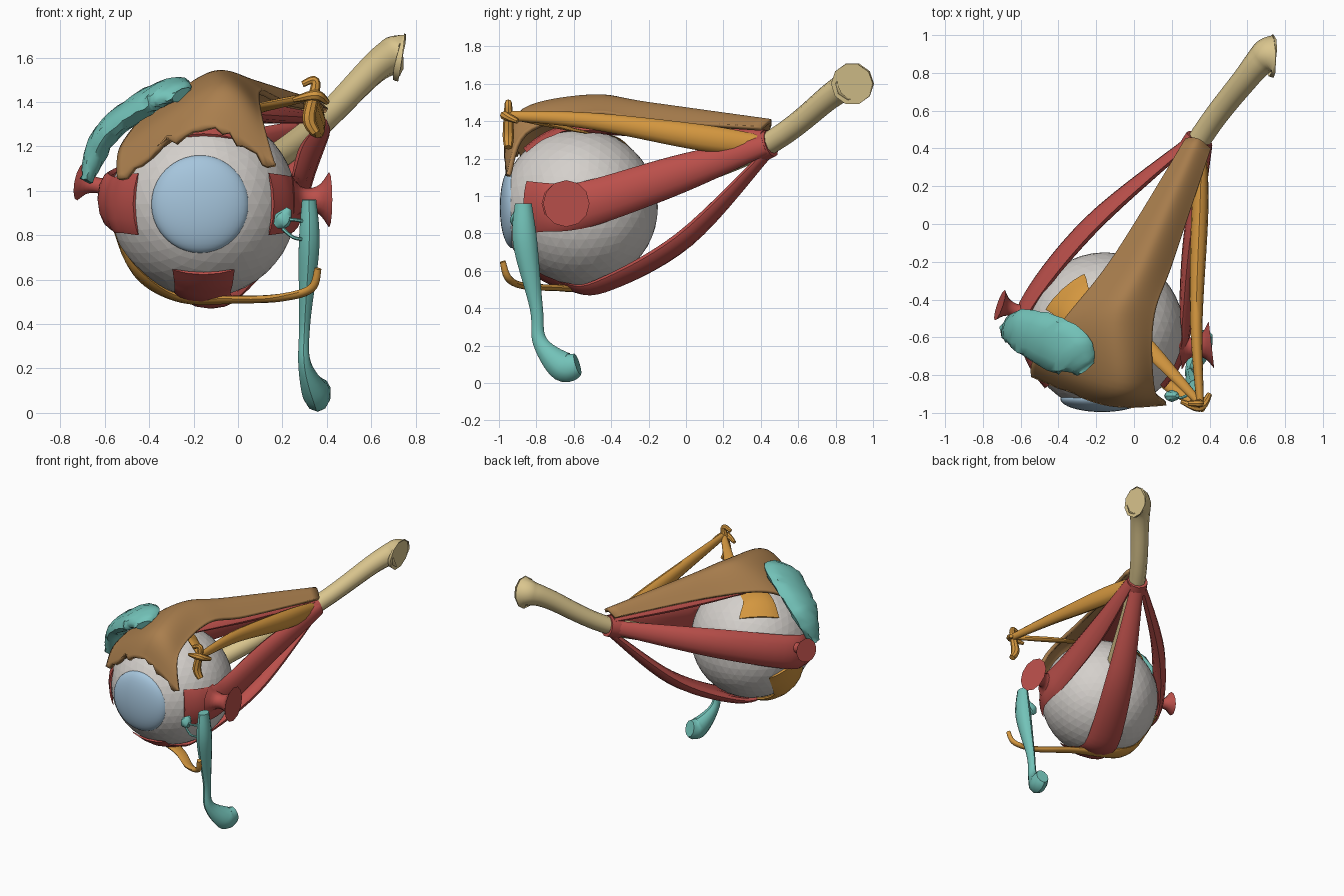
import bpy, bmesh, math, random
from mathutils import Vector

random.seed(4)
default_cube = bpy.data.objects.get("Cube")
if default_cube:
    bpy.data.objects.remove(default_cube, do_unlink=True)

# Landmarks shared by several parts
EYE = Vector((-.155, -.57, .94))
RADIUS = .42
APEX = Vector((.33, .42, 1.27))
PULLEY = Vector((.35, -.95, 1.43))
AXIS = (APEX - EYE).normalized()
SIDEWAYS, FORWARD, UP = Vector((1, 0, 0)), Vector((0, -1, 0)), Vector((0, 0, 1))


def material(name, red, green, blue):
    result = bpy.data.materials.new(name)
    result.use_nodes = True
    colour = (red, green, blue, 1)
    result.diffuse_color = colour
    result.node_tree.nodes["Principled BSDF"].inputs["Base Color"].default_value = colour
    return result


sclera_white = material("sclera white", .66, .63, .6)
cornea_blue = material("cornea blue", .38, .56, .72)
muscle_red = material("muscle red", .5, .08, .07)
lid_brown = material("lid muscle brown", .4, .21, .075)
oblique_orange = material("oblique orange", .66, .31, .05)
gland_teal = material("gland teal", .17, .54, .48)
nerve_cream = material("nerve cream", .7, .56, .27)


def finish(name, bm, colour, smooth=True):
    bmesh.ops.recalc_face_normals(bm, faces=bm.faces)
    mesh = bpy.data.meshes.new(name)
    bm.to_mesh(mesh)
    bm.free()
    mesh.materials.append(colour)
    part = bpy.data.objects.new(name, mesh)
    bpy.context.collection.objects.link(part)
    if smooth:
        bpy.ops.object.select_all(action='DESELECT')
        part.select_set(True)
        bpy.context.view_layer.objects.active = part
        bpy.ops.object.shade_smooth_by_angle(angle=math.radians(40))
    return part


def spline(points, count):
    """Evenly spaced samples of a smooth curve through the points."""
    samples = []
    last = len(points) - 1
    for step in range(count):
        place = last * step / (count - 1)
        index = min(int(place), last - 1)
        t = place - index
        before, start = points[max(index - 1, 0)], points[index]
        end, after = points[index + 1], points[min(index + 2, last)]
        samples.append(Vector([
            b + t * ((c - a) / 2 + t * (a - 2.5 * b + 2 * c - d / 2 + t * (1.5 * (b - c) + (d - a) / 2)))
            for a, b, c, d in zip(before, start, end, after)]))
    return samples


def profile(values, count):
    return [sample.x for sample in spline([(value, 0) for value in values], count)]


def on_eye(direction, lift=.01):
    return EYE + Vector(direction).normalized() * (RADIUS + lift)


def strap(name, points, widths, colour, normal=None, flat=(1, 1), wrap=False, sides=12, bump=0):
    """Sweep an ellipse along a path; wrapped straps hug the eyeball."""
    count = 6 * len(points)
    path = spline(points, count)
    bm = bmesh.new()
    rings = []
    for i, (centre, width, ratio) in enumerate(zip(path, profile(widths, count), profile(flat, count))):
        tangent = path[min(i + 1, count - 1)] - path[max(i - 1, 0)]
        side = tangent.cross(normal or centre - EYE).normalized()
        out = side.cross(tangent).normalized()
        ring = []
        for k in range(sides):
            angle = math.tau * k / sides
            across = width * math.cos(angle)
            corner = centre + side * across + out * width * ratio * math.sin(angle)
            if wrap:
                corner -= out * across * across / (2 * RADIUS)
                if (corner - EYE).length < RADIUS + .004:
                    corner = on_eye(corner - EYE, .004)
            corner += Vector([random.uniform(-bump, bump) for axis in range(3)])
            ring.append(bm.verts.new(corner))
        rings.append(ring)
    for near, far in zip(rings, rings[1:]):
        for k in range(sides):
            bm.faces.new((near[k - 1], near[k], far[k], far[k - 1]))
    bm.faces.new(rings[0])
    bm.faces.new(rings[-1])
    return finish(name, bm, colour)


# Eyeball and cornea
bm = bmesh.new()
bmesh.ops.create_icosphere(bm, subdivisions=4, radius=RADIUS)
bmesh.ops.translate(bm, verts=bm.verts, vec=EYE)
finish("eyeball", bm, sclera_white, smooth=False)
bm = bmesh.new()
bmesh.ops.create_uvsphere(bm, u_segments=40, v_segments=20, radius=.22)
bmesh.ops.scale(bm, verts=bm.verts, vec=(1, .32, 1))
bmesh.ops.translate(bm, verts=bm.verts, vec=EYE + FORWARD * .355 - SIDEWAYS * .015)
finish("cornea", bm, cornea_blue)

# Optic nerve and the ring that the muscles start from
strap("optic_nerve", [(0, -.2, 1.03), APEX, (.6, .78, 1.54), (.69, .88, 1.6), (.735, .89, 1.6)],
      (.065, .062, .08, .115), nerve_cream, UP, sides=10)
strap("tendon_ring", [APEX - AXIS * .05, APEX + AXIS * .04], (.085, .075), muscle_red, UP)


# Four straight muscles: from the apex, past a sagging middle, around the eyeball
def straight_muscle(name, direction, sag):
    start = APEX + direction * .06
    touch = on_eye(direction * 3 + AXIS, .025)
    middle = (start + touch) / 2 + direction * sag
    front = [on_eye(direction + FORWARD * reach) for reach in (.15, .5, .95)]
    strap(name, [start, middle, touch, *front], (.05, .1, .12, .125, .13, .14),
          muscle_red, direction, flat=(.5, .45, .3, .15, .08, .05), wrap=True)


straight_muscle("outer_straight_muscle", -SIDEWAYS, .08)
straight_muscle("inner_straight_muscle", SIDEWAYS, -.02)
straight_muscle("upper_straight_muscle", UP, 0)
straight_muscle("lower_straight_muscle", -UP, .1)


# Cut muscle stubs with flared ends
def stub(name, start, end, size):
    strap(name, [start, end], [size * share for share in (.9, .45, .5, 1)], muscle_red, UP)


stub("outer_stub", (-.56, -.48, 1.01), (-.71, -.43, 1.04), .085)
stub("inner_stub", (.24, -.66, .96), (.41, -.64, .96), .125)

# Lid lifting muscle: a sheet between three long edges, ragged at the front
ROWS, COLUMNS = 30, 24
left = spline([(.28, .45, 1.36), (-.1, -.17, 1.38), (-.36, -.5, 1.36), (-.52, -.7, 1.2), (-.54, -.8, 1.05)], ROWS)
crest = spline([(.34, .45, 1.4), (.05, -.2, 1.49), (-.1, -.5, 1.53), (-.1, -.85, 1.46), (-.15, -.95, 1.28)], ROWS)
right = spline([(.4, .4, 1.36), (.2, -.2, 1.4), (.1, -.5, 1.44), (.1, -.85, 1.34), (.17, -.95, 1.1)], ROWS)
bm = bmesh.new()
grid = [[bm.verts.new(point) for point in spline(row, COLUMNS)] for row in zip(left, crest, right)]
for vertex in grid[-1]:
    vertex.co.z += random.uniform(-.03, .03)
for back, front in zip(grid, grid[1:]):
    for k in range(COLUMNS - 1):
        bm.faces.new((back[k], front[k], front[k + 1], back[k + 1]))
sheet = finish("lid_lifting_muscle", bm, lid_brown)
thickness = sheet.modifiers.new("thickness", 'SOLIDIFY')
thickness.thickness = .025
thickness.offset = 0

# Upper oblique muscle, its pulley and the tendon back to the eyeball
strap("upper_oblique_muscle", [APEX + SIDEWAYS * .03, (.35, .1, 1.31), (.33, -.5, 1.4), PULLEY],
      (.05, .07, .045, .025), oblique_orange, SIDEWAYS, flat=(.5, .7, .8))
strap("upper_oblique_tendon",
      [PULLEY, (.12, -.7, 1.38), on_eye((1, 0, 3)), on_eye((-1, 1, 3)), on_eye((-3, 3, 4))],
      (.02, .04, .05, .1, .14), oblique_orange, flat=(.8, .3, .1, .06), wrap=True)
strap("pulley_hook", [PULLEY - UP * .17, PULLEY - UP * .1 - SIDEWAYS * .03, PULLEY + UP * .06,
                      PULLEY + UP * .05 - SIDEWAYS * .06],
      (.022, .03, .02, .014), oblique_orange, FORWARD, sides=8)
strap("pulley_band", [(.25, -.94, 1.41), PULLEY + FORWARD * .02, (.4, -.9, 1.4)],
      (.012, .024, .014), oblique_orange, FORWARD, sides=8)

# Lower oblique muscle
strap("lower_oblique_muscle",
      [(.36, -.98, .65), (.33, -.95, .56), (.2, -.87, .52), (0, -.7, .51),
       on_eye((-1, 0, -4), .015), on_eye((-1, 0, -1)), on_eye((-5, 2, -1))],
      (.016, .022, .03, .04, .07, .12, .13), oblique_orange, flat=(1, .6, .3, .06), wrap=True)

# Tear gland
strap("tear_gland", [on_eye(way, .12) for way in ((-5, 0, 1), (-4, 0, 3), (-2, -1, 5), (-1, -2, 5))],
      (.04, .12, .145, .06), gland_teal, flat=(.7, .4, .4), bump=.006)

# Tear duct with its lower bulb, small canals and corner
strap("tear_duct", [(.32, -.87, .96), (.32, -.86, .75), (.3, -.8, .4), (.3, -.78, .22),
                    (.35, -.66, .09), (.375, -.58, .1)],
      (.045, .065, .035, .04, .08, .06), gland_teal, SIDEWAYS, flat=(.75, .75), sides=10)
CORNER = Vector((.2, -.91, .87))
for name, drop in (("upper_tear_canal", 0), ("lower_tear_canal", .08)):
    strap(name, [(.31, -.89, .86 - drop), (.25, -.92, .87 - drop), CORNER - UP * drop / 2],
          (.008, .008), gland_teal, FORWARD, sides=6)
strap("tear_corner", [CORNER - (UP + SIDEWAYS) * .03, CORNER, CORNER + UP * .05 + SIDEWAYS * .03],
      (.015, .04, .012), gland_teal, FORWARD, flat=(.8, .8), sides=8)
